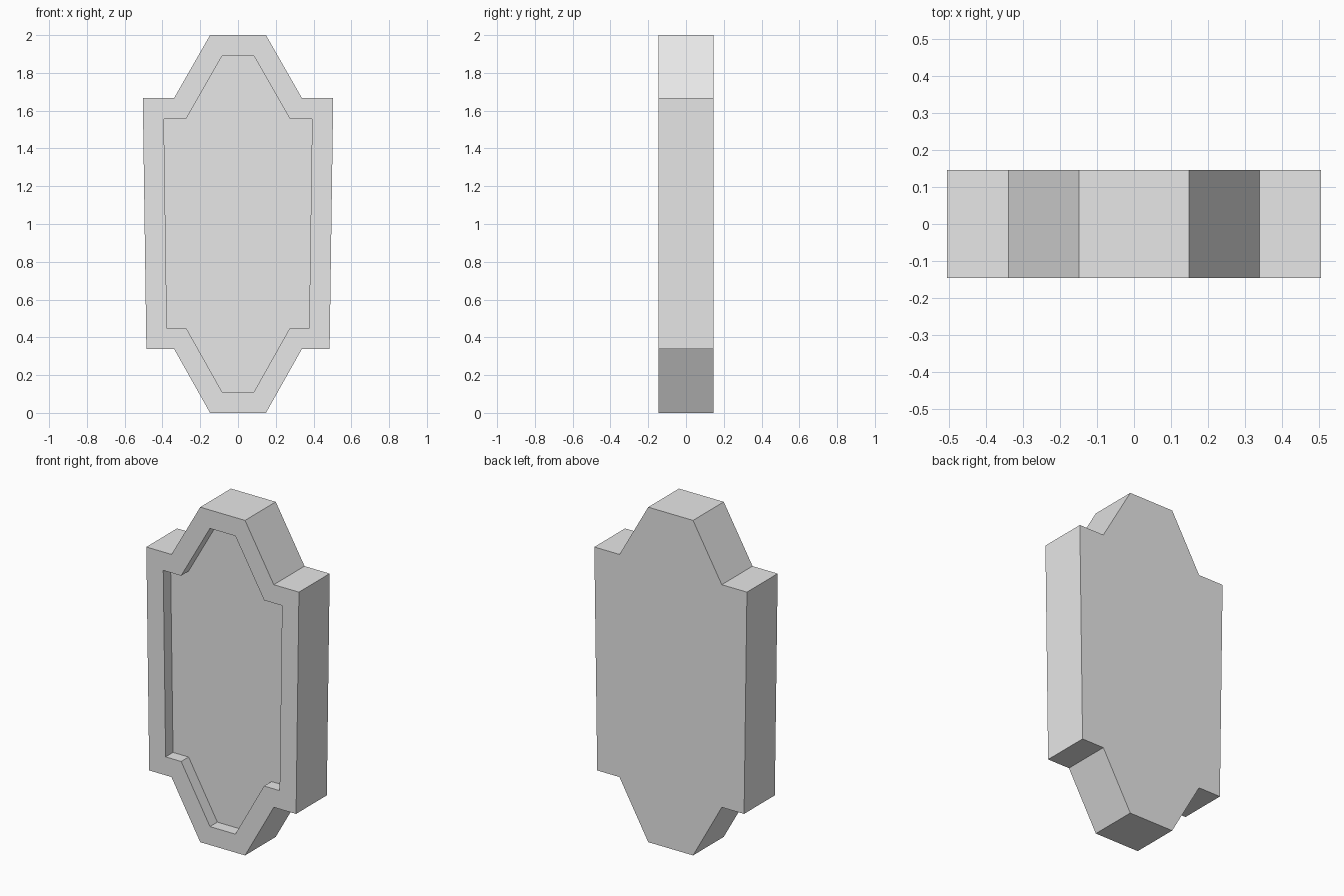
import bpy, bmesh

cube = bpy.data.objects.get("Cube")
if cube:
    bpy.data.objects.remove(cube, do_unlink=True)

HALF_DEPTH = 0.145
RIM = 0.11
RECESS = 0.07

# Plain grey material
grey = bpy.data.materials.new("plain grey")
grey.use_nodes = True
colour = (0.8, 0.8, 0.8, 1)
grey.diffuse_color = colour
grey.node_tree.nodes["Principled BSDF"].inputs["Base Color"].default_value = colour

# Stepped outline: one half from bottom to top, mirrored for the other half
half = [(0.148, 0), (0.338, 0.338), (0.485, 0.338),
        (0.504, 1.667), (0.338, 1.667), (0.148, 2)]
outline = half + [(-x, z) for x, z in reversed(half)]

# Solid slab
bm = bmesh.new()
front = bm.faces.new([bm.verts.new((x, -HALF_DEPTH, z)) for x, z in outline])
back = bm.faces.new([bm.verts.new((x, HALF_DEPTH, z)) for x, z in reversed(outline)])
bmesh.ops.bridge_loops(bm, edges=list(front.edges) + list(back.edges))
bmesh.ops.recalc_face_normals(bm, faces=bm.faces)

# Front panel: an even rim, then a straight-walled recess
bmesh.ops.inset_region(bm, faces=[front], thickness=RIM, use_even_offset=True)
panel = bmesh.ops.extrude_discrete_faces(bm, faces=[front])["faces"][0]
bmesh.ops.translate(bm, verts=panel.verts, vec=(0, RECESS, 0))
bmesh.ops.recalc_face_normals(bm, faces=bm.faces)

mesh = bpy.data.meshes.new("framed_panel")
bm.to_mesh(mesh)
bm.free()
mesh.materials.append(grey)
bpy.context.collection.objects.link(bpy.data.objects.new("framed_panel", mesh))
